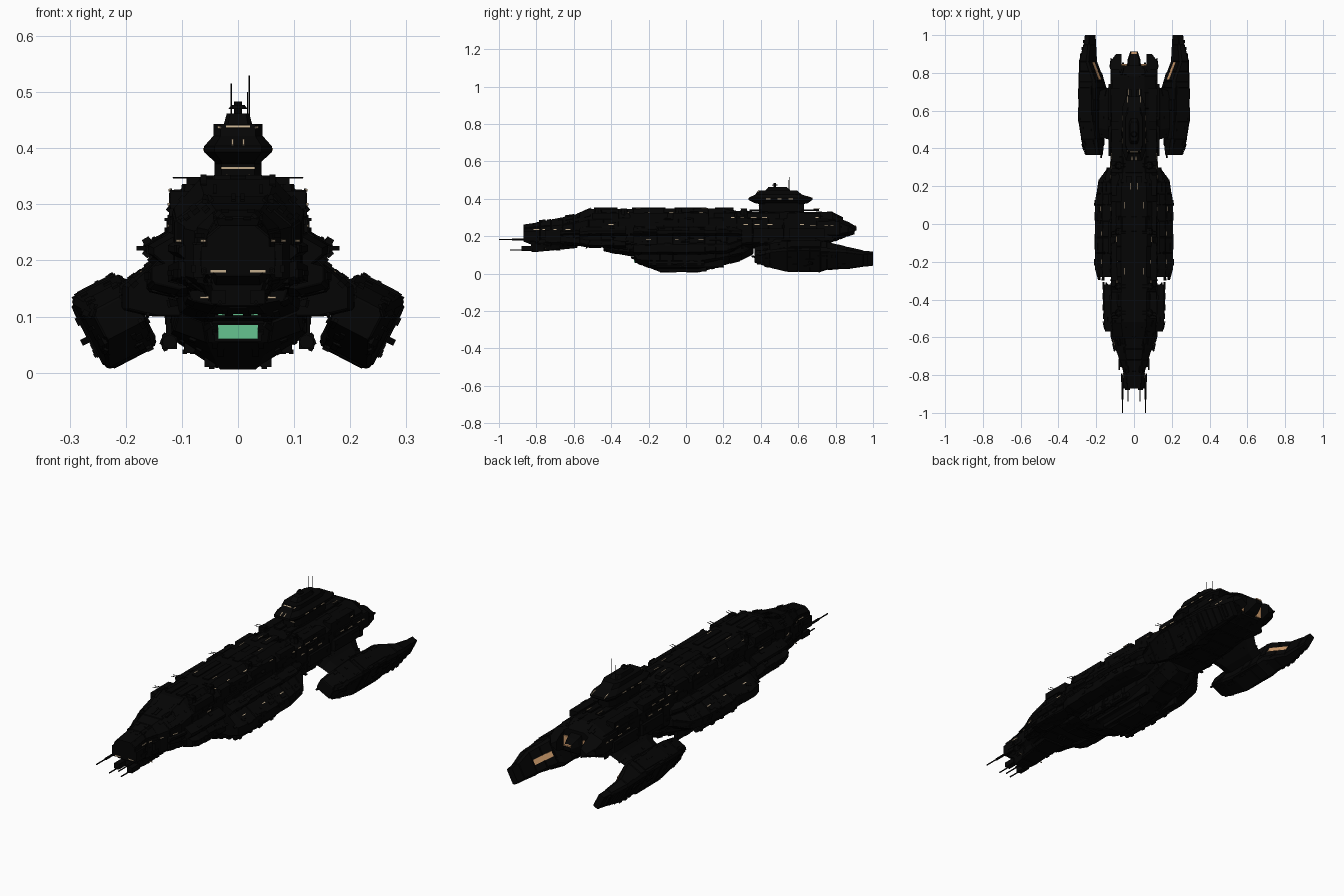
import bpy, bmesh, math, random
from mathutils import Vector, Matrix

if "Cube" in bpy.data.objects:
    bpy.data.objects.remove(bpy.data.objects["Cube"])

random.seed(7)

def material(name, col):
    m = bpy.data.materials.new(name)
    m.diffuse_color = (*col, 1)
    m.use_nodes = True
    m.node_tree.nodes["Principled BSDF"].inputs["Base Color"].default_value = m.diffuse_color
    return m

DARK = material("dark_hull", (0.0015, 0.0015, 0.0015))
AMBER = material("amber_glow", (0.62, 0.33, 0.15))
PALE = material("pale_window", (0.55, 0.42, 0.27))
GREEN = material("green_glow", (0.13, 0.55, 0.28))

def finish(name, bm, mat=DARK, mirror=False):
    if mirror:
        geo = bmesh.ops.duplicate(bm, geom=bm.verts[:] + bm.edges[:] + bm.faces[:])["geom"]
        for v in geo:
            if isinstance(v, bmesh.types.BMVert):
                v.co.x *= -1
    bmesh.ops.recalc_face_normals(bm, faces=bm.faces)
    me = bpy.data.meshes.new(name)
    bm.to_mesh(me)
    bm.free()
    me.materials.append(mat)
    ob = bpy.data.objects.new(name, me)
    bpy.context.collection.objects.link(ob)
    return ob

def box(bm, c, s, rot=Matrix()):
    bmesh.ops.create_cube(bm, size=1, matrix=Matrix.Translation(c) @ rot.to_4x4() @ Matrix.Diagonal((*s, 1)))

def rod(bm, a, b, r, r2=None, n=8):
    a, b = Vector(a), Vector(b)
    q = (b - a).to_track_quat('Z', 'Y').to_matrix().to_4x4()
    bmesh.ops.create_cone(bm, cap_ends=True, segments=n, radius1=r, radius2=r if r2 is None else r2,
                          depth=(b - a).length, matrix=Matrix.Translation((a + b) / 2) @ q)

def loft(bm, rings, step=0.08):
    # skin closed rings, adding rings between distant ones for plating
    full = [rings[0]]
    for r0, r1 in zip(rings, rings[1:]):
        n = max(1, round(max((b - a).length for a, b in zip(r0, r1)) / step))
        full += [[a.lerp(b, k / n) for a, b in zip(r0, r1)] for k in range(1, n + 1)]
    vs = [[bm.verts.new(p) for p in r] for r in full]
    for a, b in zip(vs, vs[1:]):
        for i in range(len(a)):
            j = (i + 1) % len(a)
            bm.faces.new((a[i], a[j], b[j], b[i]))
    bm.faces.new(vs[0])
    bm.faces.new(vs[-1])

def plating(bm, frac=0.45, h=0.003):
    # raise random faces as armour plates
    bmesh.ops.recalc_face_normals(bm, faces=bm.faces)
    fs = [f for f in bm.faces if len(f.verts) == 4 and f.calc_area() > 0.0008 and random.random() < frac]
    bmesh.ops.inset_individual(bm, faces=fs, thickness=0.004, depth=h)

def sym(y, *wz):
    # symmetric ring from right-half (x, z) pairs, top to bottom
    p = list(zip(wz[::2], wz[1::2]))
    return [Vector((x, y, z)) for x, z in p] + [Vector((-x, y, z)) for x, z in reversed(p)]

# Main hull
bm = bmesh.new()
loft(bm, [sym(y, wt, zt, wm, z1, wm, z2, wb, zb) for y, wt, zt, wm, z1, z2, wb, zb in [
    (-.87, .03, .262, .055, .24, .19, .04, .175), (-.78, .035, .275, .052, .25, .16, .045, .14),
    (-.66, .05, .298, .095, .26, .17, .06, .145), (-.6, .055, .312, .11, .27, .165, .07, .15),
    (-.52, .065, .345, .115, .29, .16, .08, .15), (.2, .065, .349, .12, .30, .16, .09, .12),
    (.27, .06, .331, .12, .30, .16, .09, .13), (.78, .055, .328, .116, .29, .18, .07, .17),
    (.84, .04, .3, .09, .27, .2, .05, .19)]])
plating(bm)
finish("main_hull", bm)

# Belly keel
bm = bmesh.new()
loft(bm, [sym(y, wt, .17, wm, zm, wb, zb) for y, wt, wm, zm, wb, zb in [
    (-.44, .09, .08, .13, .04, .122), (-.28, .118, .105, .11, .06, .092), (-.255, .12, .115, .075, .055, .053),
    (-.14, .122, .122, .066, .035, .009), (.07, .122, .122, .066, .035, .009),
    (.16, .12, .115, .08, .04, .035), (.3, .115, .1, .11, .04, .075), (.36, .09, .08, .14, .03, .11)]])
plating(bm)
finish("belly_keel", bm)

# Side sponsons with overhanging ledge, and forward shoulders
bm = bmesh.new()
def side_ring(y, w, lo, hi):
    k = min(w, .166)
    return [Vector((x, y, z)) for x, z in [(.09, hi + .03), (k - .035, hi + .022), (k, hi + .002), (k, hi - .008),
            (k - .02, hi - .025), (w, max(lo + .04, hi - .07)), (w, lo + .012), (w - .05, lo), (.09, lo)]]
loft(bm, [side_ring(*s) for s in [(-.28, .195, .103, .222), (-.24, .206, .103, .225), (.1, .206, .103, .225),
                                  (.22, .188, .11, .225), (.30, .135, .14, .22)]])
loft(bm, [side_ring(*s) for s in [(-.57, .15, .15, .22), (-.52, .16, .14, .225), (-.32, .16, .135, .225)]])
loft(bm, [side_ring(*s) for s in [(-.67, .105, .16, .22), (-.58, .125, .15, .225), (-.55, .125, .15, .225)]])
plating(bm, .5)
finish("side_sponsons", bm, mirror=True)

# Deck edge blocks, top ridge, rear side blocks, lower runners
bm = bmesh.new()
for y0, y1 in [(-.5, -.36), (-.3, -.1), (-.07, .12), (.15, .26), (.33, .5), (.54, .72)]:
    box(bm, (.099, (y0 + y1) / 2, .308), (.042, y1 - y0, .032))
    box(bm, (.115, (y0 + y1) / 2, .262), (.018, (y1 - y0) * .7, .022))
    box(bm, (.028, (y0 + y1) / 2, .338), (.03, (y1 - y0) * .9, .028 if y1 < .3 else .008))
for y0, y1 in [(.36, .52), (.55, .74)]:
    box(bm, (.112, (y0 + y1) / 2, .215), (.044, y1 - y0, .05))
box(bm, (.05, -.02, .025), (.02, .26, .03))
box(bm, (.085, .02, .055), (.02, .36, .04))
finish("armour_blocks", bm, mirror=True)

# Nose jaw, cheek housings and forward guns
bm = bmesh.new()
loft(bm, [sym(-.83, .04, .19, .045, .16, .035, .12), sym(-.76, .05, .19, .06, .16, .045, .122),
          sym(-.58, .06, .19, .08, .17, .05, .14)])
plating(bm)
finish("nose_jaw", bm)
bm = bmesh.new()
box(bm, (.055, -.835, .2), (.022, .07, .05))
box(bm, (.064, -.7, .2), (.03, .1, .06))
box(bm, (.035, -.85, .135), (.026, .06, .025))
for x, z, y1 in [(.06, .182, -1), (.032, .126, -.94)]:
    rod(bm, (x, -.8, z), (x, y1, z), .0032, n=6)
    rod(bm, (x, -.8, z), (x, -.93 if y1 == -1 else -.88, z), .006, n=6)
finish("forward_guns", bm, mirror=True)

# Command tower
def oct_ring(z, w, y0, y1, k=.3):
    c, d = w * k, (y1 - y0) * .15
    return [Vector((x, y, z)) for x, y in [(w - c, y0), (w, y0 + d), (w, y1 - d), (w - c, y1),
            (c - w, y1), (-w, y1 - d), (-w, y0 + d), (c - w, y0)]]
bm = bmesh.new()
loft(bm, [oct_ring(*s) for s in [(.32, .042, .39, .63), (.372, .042, .39, .63), (.376, .042, .37, .65),
     (.393, .06, .335, .675), (.404, .06, .335, .675), (.422, .044, .37, .62), (.443, .044, .385, .595)]], .1)
loft(bm, [oct_ring(.44, .026, .42, .56), oct_ring(.462, .02, .44, .54)])
box(bm, (0, .5, .43), (.086, .1, .026))
for x in (-.05, .05):
    box(bm, (x, .5, .398), (.022, .2, .012))
rod(bm, (0, .475, .46), (0, .475, .483), .007)
rod(bm, (0, .475, .47), (0, .475, .477), .017, .012)
for x, y, z in [(-.012, .555, .515), (.02, .54, .53), (.017, .55, .5)]:
    rod(bm, (x, y, .42), (x, y, z), .001, n=4)
finish("command_tower", bm)

# Deck turrets
bm = bmesh.new()
for y in (-.47, -.33, -.04, .31):
    rod(bm, (.08, y, .31), (.08, y, .336), .024, .02)
    box(bm, (.08, y, .342), (.024, .03, .012))
    for d in (-.008, .008):
        rod(bm, (.078, y + d, .347), (.116, y + d - .01, .347), .0015, n=5)
        rod(bm, (.08, y + d, .347), (.045, y + d, .347), .0015, n=5)
finish("deck_turrets", bm, mirror=True)

# Docking rails under the sponsons
bm = bmesh.new()
rod(bm, (.122, -.2, .055), (.122, .1, .055), .013)
for y in (-.17, -.09, -.01, .07):
    box(bm, (.122, y, .085), (.012, .018, .06))
    box(bm, (.122, y, .055), (.026, .018, .026))
finish("docking_rails", bm, mirror=True)

# Outboard engines: tilted nacelles on pylons
T = math.radians(27.5)
U, V, C = Vector((math.cos(T), 0, -math.sin(T))), Vector((math.sin(T), 0, math.cos(T))), Vector((.221, 0, .0925))
TILT = Matrix.Rotation(T, 3, 'Y')
def local(u, y, v):
    return C + U * u + V * v + Vector((0, y, 0))
def nac_ring(y, u0, u1, v0, v1):
    c = min(u1 - u0, v1 - v0) * .1
    return [local(u, y, v) for u, v in [(u0 + c, v0), (u1 - c, v0), (u1, v0 + c), (u1, v1 - c),
            (u1 - c, v1), (u0 + c, v1), (u0, v1 - c), (u0, v0 + c)]]
bm = bmesh.new()
loft(bm, [nac_ring(*s) for s in [(.365, -.05, .025, -.025, .03), (.45, -.05, .042, -.05, .055),
     (.54, -.05, .051, -.07, .07), (.72, -.05, .051, -.073, .07), (.755, -.046, .05, -.06, .068),
     (.86, -.002, .05, -.053, .058), (.95, 0, .035, -.045, .035), (1, 0, .03, -.042, .03)]], .07)
plating(bm, .5)
for y in (.79, .825, .86, .895, .93, .965):
    k = max(0, (y - .86) / .1)
    box(bm, local(.05 - .017 * min(k, 1), y, 0), (.014, .016, .09 - .03 * min(k, 1)), TILT)
box(bm, local(.0, .64, .072), (.07, .16, .008), TILT)
finish("engine_nacelles", bm, mirror=True)
bm = bmesh.new()
loft(bm, [[Vector((x, y, z + h)) for y, h in [(y0, 0), (y0 + .05, .022), (y1 - .05, .022), (y1, 0), (y1 - .05, -.022), (y0 + .05, -.022)]]
          for x, z, y0, y1 in [(.085, .2, .4, .76), (.14, .145, .45, .72), (.2, .11, .46, .7)]])
finish("engine_pylons", bm, mirror=True)

# Stern: centre pod and side fins
bm = bmesh.new()
loft(bm, [sym(.8, .03, .3, .04, .25, .03, .19), sym(.87, .026, .275, .034, .245, .026, .205),
          sym(.912, .014, .25, .02, .242, .014, .232)])
finish("stern_pod", bm)
bm = bmesh.new()
loft(bm, [[Vector((x, y, z)) for x, z in [(.065, hi), (w, hi - .02), (w, lo + .02), (.065, lo)]]
          for y, w, lo, hi in [(.7, .122, .19, .3), (.82, .125, .19, .295), (.87, .118, .2, .275), (.9, .095, .21, .255)]])
plating(bm)
finish("stern_fins", bm, mirror=True)

# Surface detail placed by casting rays on the finished hull
def decal(bm, origin, way, size, zmax=1):
    hit, loc, n, *_ = bpy.context.scene.ray_cast(DEPS, Vector(origin), Vector(way))
    if hit and n.length > .5 and loc.z < zmax:
        along = Vector((1, 0, 0)) if abs(n.y) > .75 else Vector((0, 1, 0))
        s = n.cross(along).normalized()
        box(bm, loc, size, Matrix((s.cross(n), s, n)).transposed())

bpy.context.view_layer.update()
DEPS = bpy.context.evaluated_depsgraph_get()
bm = bmesh.new()
for i in range(420):
    size = (random.uniform(.012, .05), random.uniform(.006, .016), random.uniform(.003, .008))
    y, k = random.uniform(-.84, .86), i % 4
    if k < 2:
        decal(bm, (1, y, random.uniform(.03, .33)), (-1, 0, 0), size)
    else:
        decal(bm, (random.uniform(.005, .19), y, 1 if k == 2 else -1), (0, 0, -1 if k == 2 else 1), size, .345)
finish("surface_greebles", bm, mirror=True)

# Lit windows
bpy.context.view_layer.update()
DEPS = bpy.context.evaluated_depsgraph_get()
bm = bmesh.new()
for z, ys in [(.235, (-.8, -.76, -.7, -.63)), (.325, (-.31, -.2, -.08, .08)), (.262, (-.4, .32, .38, .45, .62)),
              (.3, (.25, .3, .36, .42, .7)), (.255, (.68, .75, .78)), (.18, (-.2, -.05, .08)), (.398, (.44, .5, .56))]:
    for y in ys:
        decal(bm, (1, y, z), (-1, 0, 0), (random.uniform(.015, .035), .004, .003))
for x, y in [(.02, .2), (.035, .66), (.03, .7), (.05, -.25), (.05, .1)]:
    decal(bm, (x, y, 1), (0, 0, -1), (.035, .003, .003))
for x, z, w in [(.01, .438, .022), (.01, .41, .022), (.033, .437, .012), (.015, .365, .03), (.035, .181, .028), (.055, .134, .025)]:
    decal(bm, (x, -2, z), (0, 1, 0), (w, .004, .003))
finish("lit_windows", bm, PALE, mirror=True)

# Engine glow
bm = bmesh.new()
box(bm, (.053, .842, .235), (.03, .008, .06))
box(bm, local(-.024, .81, 0), (.006, .1, .025), TILT @ Matrix.Rotation(math.radians(-23), 3, 'Z'))
box(bm, (.008, .9, .25), (.016, .02, .014))
finish("engine_glow", bm, AMBER, mirror=True)

# Hangar mouths stepped into the keel front
bm, glow = bmesh.new(), bmesh.new()
for y, z, h in [(-.276, .076, .032), (-.345, .11, .016)]:
    box(bm, (0, y + .03, z), (.084, .056, h + .008))
    box(glow, (0, y, z), (.072, .006, h))
finish("hangar_frames", bm)
finish("hangar_glow", glow, GREEN)
